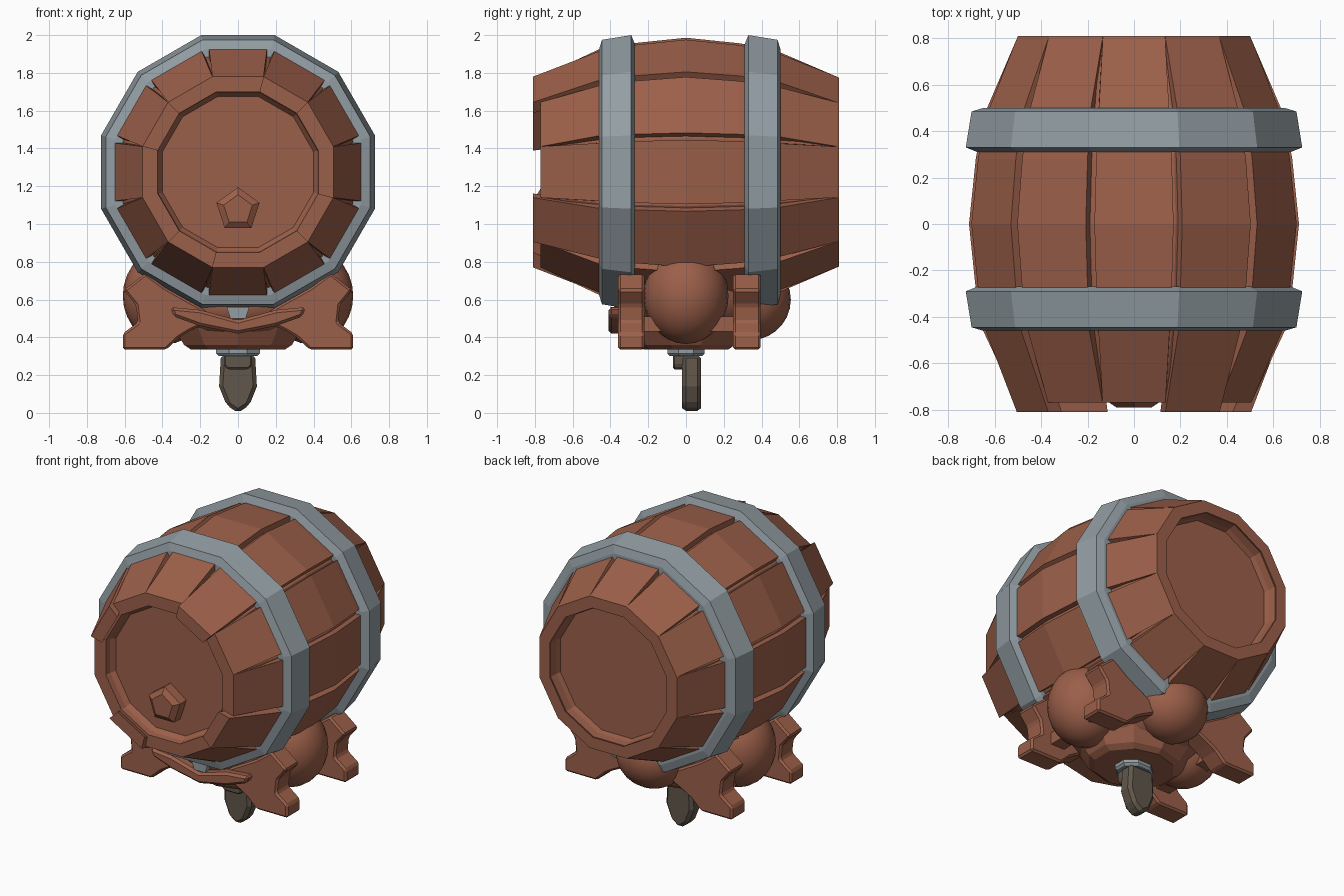
import bpy, bmesh, math
from mathutils import Vector

if "Cube" in bpy.data.objects:
    bpy.data.objects.remove(bpy.data.objects["Cube"])


def material(name, rgb):
    m = bpy.data.materials.new(name)
    m.use_nodes = True
    m.diffuse_color = (*rgb, 1)
    m.node_tree.nodes["Principled BSDF"].inputs["Base Color"].default_value = (*rgb, 1)
    return m


WOOD = material("brown_wood", (0.33, 0.115, 0.067))
METAL = material("grey_metal", (0.29, 0.34, 0.37))
DARK = material("dark_wood", (0.12, 0.095, 0.07))

SIDES = 12
HALF = math.pi / SIDES
CENTRE_Z = 1.275


def finish(name, bm, mat, smooth=None, bevel=0):
    bmesh.ops.recalc_face_normals(bm, faces=bm.faces)
    me = bpy.data.meshes.new(name)
    bm.to_mesh(me)
    bm.free()
    me.materials.append(mat)
    ob = bpy.data.objects.new(name, me)
    bpy.context.collection.objects.link(ob)
    if bevel:
        mod = ob.modifiers.new("soft_edges", "BEVEL")
        mod.width = bevel
        mod.segments = 1
    if smooth:
        bpy.ops.object.select_all(action="DESELECT")
        ob.select_set(True)
        bpy.context.view_layer.objects.active = ob
        bpy.ops.object.shade_smooth_by_angle(angle=math.radians(smooth))
    return ob


def loft(bm, rings, closed=False):
    """Skin equal-length rings of points; cap the ends or close the loop."""
    vs = [[bm.verts.new(p) for p in r] for r in rings]
    pairs = list(zip(vs, vs[1:])) + ([(vs[-1], vs[0])] if closed else [])
    for a, b in pairs:
        n = len(a)
        for i in range(n):
            j = (i + 1) % n
            bm.faces.new((a[i], a[j], b[j], b[i]))
    if not closed:
        bm.faces.new(vs[0])
        bm.faces.new(vs[-1])


def barrel_ring(y, apothem):
    r = apothem / math.cos(HALF)
    return [(r * math.sin(a), y, CENTRE_Z + r * math.cos(a))
            for a in [(2 * i + 1) * HALF for i in range(SIDES)]]


def disc_ring(z, rx, ry, n, y=0, turn=0):
    return [(rx * math.sin(turn + math.tau * i / n),
             y + ry * math.cos(turn + math.tau * i / n), z) for i in range(n)]


def extrude_xz(name, points, y0, y1, mat, bevel=0):
    bm = bmesh.new()
    loft(bm, [[(x, y, z) for x, z in points] for y in (y0, y1)])
    return finish(name, bm, mat, bevel=bevel)


def ellipsoid(name, centre, radii, mat):
    bm = bmesh.new()
    bmesh.ops.create_uvsphere(bm, u_segments=24, v_segments=14, radius=1)
    for v in bm.verts:
        v.co = Vector(centre) + Vector(c * r for c, r in zip(v.co, radii))
    return finish(name, bm, mat, smooth=40)


# Inner barrel with recessed heads
bm = bmesh.new()
loft(bm, [barrel_ring(y, a) for y, a in (
    (-0.70, 0.40), (-0.73, 0.42), (-0.768, 0.425), (-0.768, 0.49),
    (-0.46, 0.61), (-0.28, 0.645), (0, 0.672), (0.28, 0.645), (0.46, 0.61),
    (0.80, 0.49), (0.80, 0.425), (0.75, 0.42), (0.72, 0.41))])
finish("barrel_core", bm, WOOD)

# Twelve bulged staves, some longer at the front
LONG = (1, 4, 7, 10)
for i in range(SIDES):
    front = -0.81 if i in LONG else -0.77
    angle = 2 * HALF * i
    rings = []
    for y, a, inner, gap in ((front, 0.505, 0.425, 0), (-0.46, 0.65, 0.58, 0.021),
                             (-0.28, 0.682, 0.6, 0.02), (0, 0.711, 0.62, 0.02),
                             (0.28, 0.682, 0.6, 0.02), (0.46, 0.65, 0.58, 0.021),
                             (0.81, 0.50, 0.425, 0)):
        w, wi = a * math.tan(HALF) - gap, inner * math.tan(HALF)
        rings.append([(x * math.cos(angle) + h * math.sin(angle), y,
                       CENTRE_Z + h * math.cos(angle) - x * math.sin(angle))
                      for x, h in ((-w, a), (w, a), (wi, inner), (-wi, inner))])
    bm = bmesh.new()
    loft(bm, rings)
    finish(f"stave_{i + 1}", bm, WOOD)

# Metal hoops
for name, s, y in (("front_hoop", -1, 0.27), ("back_hoop", 1, 0.31)):
    bm = bmesh.new()
    loft(bm, [barrel_ring(s * (y + d), a) for d, a in (
        (0, 0.6), (0, 0.675), (0.02, 0.725), (0.175, 0.70), (0.19, 0.65), (0.19, 0.58))],
        closed=True)
    finish(name, bm, METAL)

# Five-sided bung on the front head
bm = bmesh.new()
loft(bm, [[(r * math.sin(math.tau * i / 5), y, 1.075 + r * math.cos(math.tau * i / 5))
           for i in range(5)] for y, r in ((-0.69, 0.12), (-0.765, 0.12), (-0.79, 0.08))])
finish("bung", bm, WOOD)

# Four cradle feet
FOOT = [(0.38, 0.335), (0.61, 0.335), (0.61, 0.42), (0.53, 0.48), (0.54, 0.57),
        (0.605, 0.65), (0.49, 0.74), (0.38, 0.66), (0.2, 0.56), (0.12, 0.5),
        (0.26, 0.43), (0.31, 0.40)]
for side, sx in (("left", 1), ("right", -1)):
    for end, y0, y1 in (("front", -0.36, -0.22), ("back", 0.25, 0.395)):
        extrude_xz(f"{end}_{side}_foot", [(sx * x, z) for x, z in FOOT], y0, y1, WOOD, 0.012)
    # Side bulge and the rail joining the feet
    ellipsoid(f"{side}_bulge", (sx * 0.38, 0, 0.62), (0.23, 0.225, 0.255), WOOD)
    extrude_xz(f"{side}_rail", [(sx * 0.36, 0.43), (sx * 0.46, 0.43), (sx * 0.46, 0.51),
                                (sx * 0.36, 0.51)], -0.24, 0.27, WOOD)

# Rounded underbody
ellipsoid("underbody", (0, 0, 0.57), (0.42, 0.38, 0.215), WOOD)
ellipsoid("back_bulge", (0, 0.34, 0.6), (0.23, 0.215, 0.215), WOOD)
bm = bmesh.new()
loft(bm, [disc_ring(z, r, r * 0.86, 10) for z, r in ((0.335, 0.26), (0.36, 0.3), (0.45, 0.36))])
finish("base_disc", bm, WOOD)

# Pointed front brace with a metal pin above it
BRACE = [(0.36, 0.56), (0.34, 0.51), (0.2, 0.46), (0, 0.42)]
TOP = [(0, 0.49), (0.2, 0.545)]
outline = BRACE + [(-x, z) for x, z in BRACE[-2::-1]] + [(-0.2, 0.545)] + TOP
extrude_xz("front_brace", outline, -0.41, -0.2, WOOD, 0.015)
extrude_xz("brace_pin", [(-0.06, 0.56), (0.06, 0.56), (0.04, 0.5), (-0.04, 0.5)],
           -0.4, -0.3, METAL)

# Tap collar and hanging spout
bm = bmesh.new()
loft(bm, [disc_ring(z, r, r * 0.85, 8, turn=math.pi / 8)
          for z, r in ((0.30, 0.11), (0.315, 0.125), (0.37, 0.125))])
finish("tap_collar", bm, METAL)
SPOUT = [(0.09, 0.31), (0.1, 0.14), (0.06, 0.04), (0, 0)]
extrude_xz("spout", SPOUT + [(-x, z) for x, z in SPOUT[-2::-1]], -0.02, 0.08, DARK, 0.02)
extrude_xz("spout_lip", [(-0.075, 0.31), (0.075, 0.31), (0.075, 0.25), (0.055, 0.23),
                         (-0.055, 0.23), (-0.075, 0.25)], -0.07, 0, DARK, 0.01)
